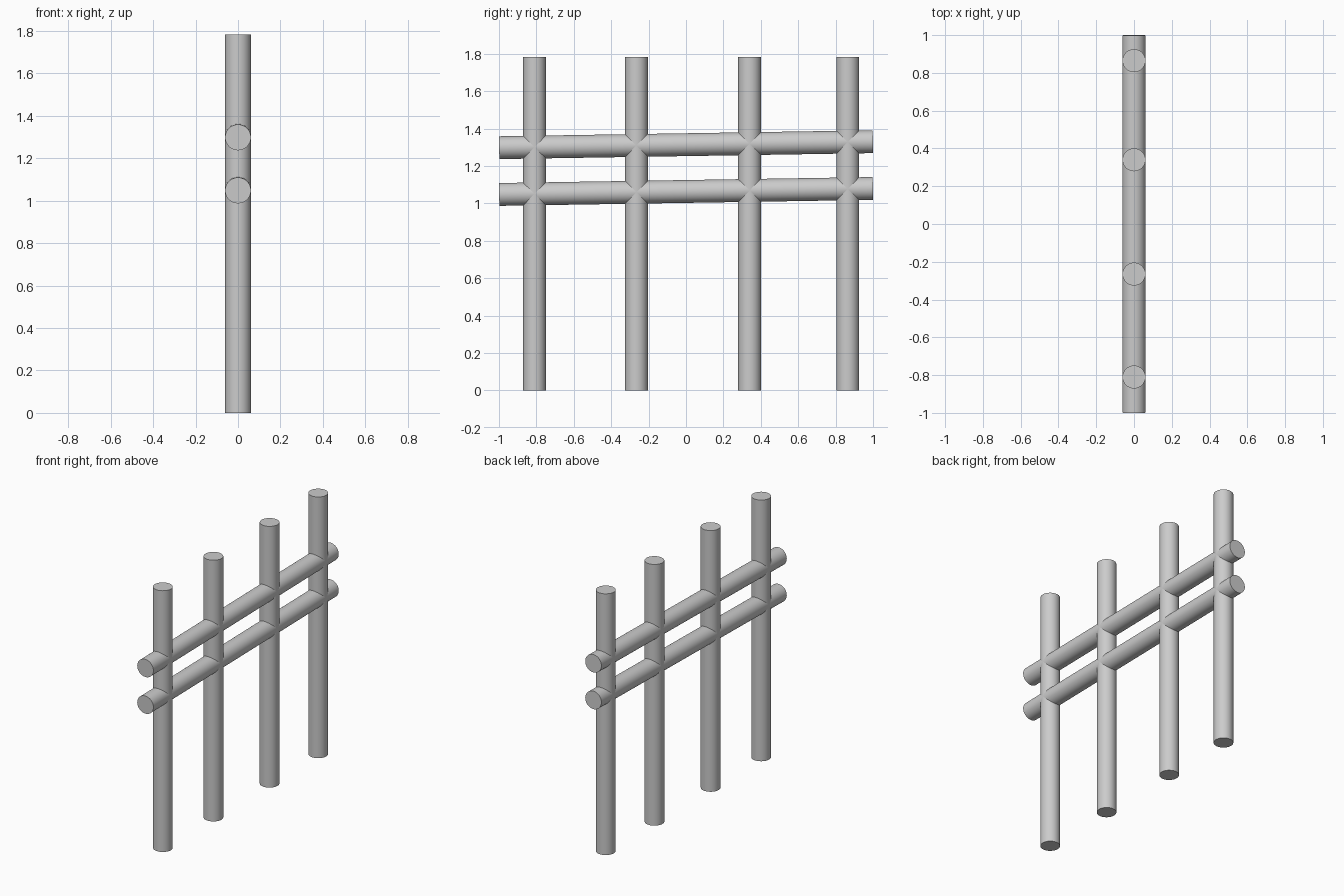
import bpy
import math
from mathutils import Vector

if "Cube" in bpy.data.objects:
    bpy.data.objects.remove(bpy.data.objects["Cube"])

R = 0.061


def pole(name, a, b):
    """Capped round pole between two points."""
    a, b = Vector(a), Vector(b)
    d = b - a
    bpy.ops.mesh.primitive_cylinder_add(
        vertices=32, radius=R, depth=d.length, location=(a + b) / 2,
        rotation=d.to_track_quat('Z', 'Y').to_euler())
    ob = bpy.context.object
    ob.name = name
    bpy.ops.object.shade_smooth_by_angle(angle=math.radians(30))


# Upright posts
for i, y in enumerate((-0.81, -0.265, 0.34, 0.865)):
    pole(f"fence_post_{i + 1}", (0, y, 0), (0, y, 1.782))

# Slightly sloping rails
for name, z in (("lower_rail", 1.048), ("upper_rail", 1.298)):
    pole(name, (0, -0.999, z), (0, 0.999, z + 0.032))
